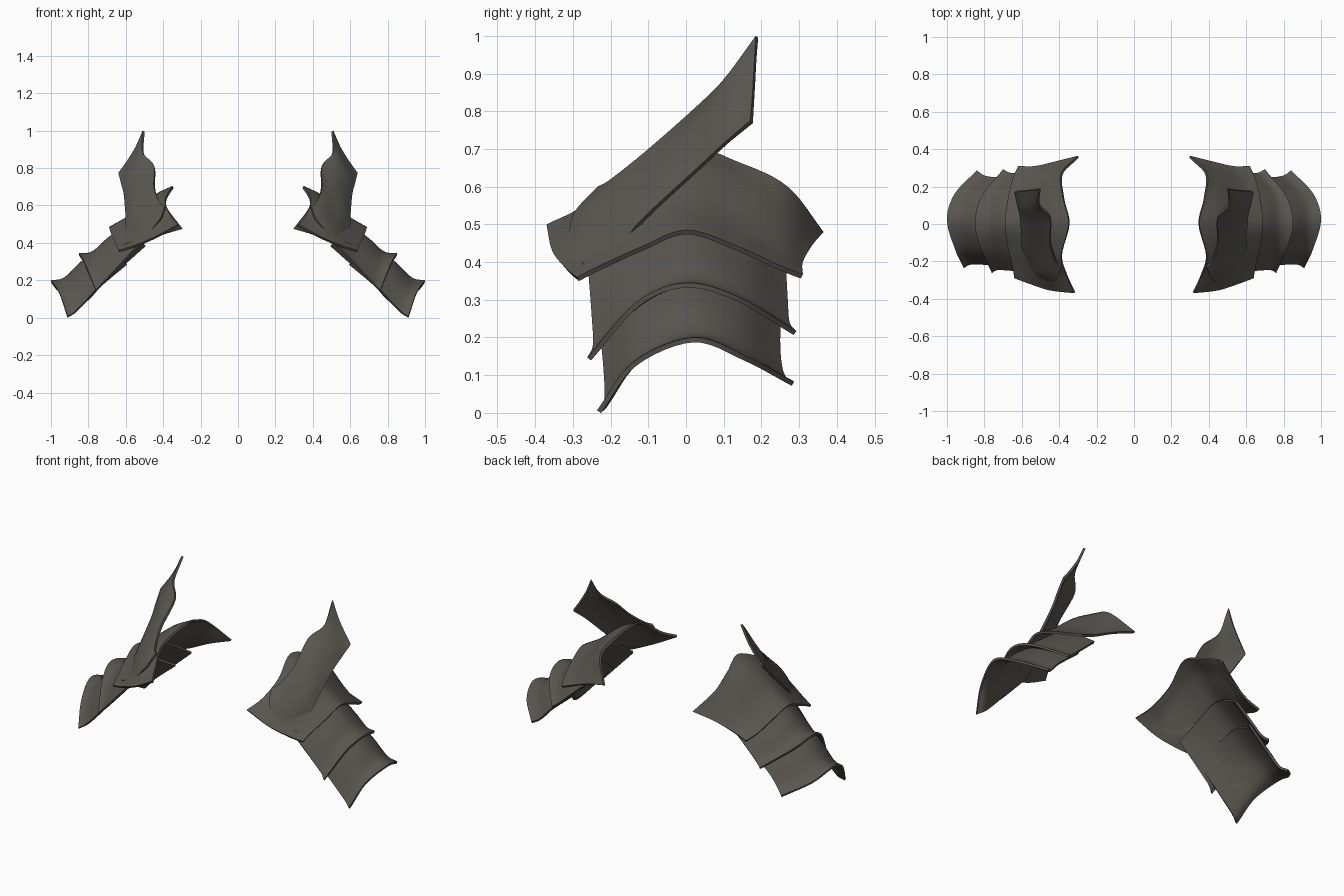
import bpy
from mathutils import Vector

steel = bpy.data.materials.new("dark_warm_steel")
steel.diffuse_color = (0.10, 0.093, 0.08, 1)


def smooth_line(pts, n):
    """Catmull-Rom curve through pts, n steps per span."""
    p = [Vector(q) for q in pts]
    p = [2 * p[0] - p[1]] + p + [2 * p[-1] - p[-2]]
    out = []
    for k in range(1, len(p) - 2):
        a, b, c, d = p[k - 1:k + 3]
        for s in range(n):
            t = s / n
            out.append(0.5 * (2 * b + (c - a) * t + (2 * a - 5 * b + 4 * c - d) * t * t
                              + (3 * b - a - 3 * c + d) * t ** 3))
    out.append(p[-2])
    return out


def plate(name, sections, thick=0.013, n=6):
    """Curved plate lofted through cross-sections, thickened and mirrored."""
    rows = [smooth_line(s, n) for s in sections]
    cols = [smooth_line(c, n) for c in zip(*rows)]
    w, h = len(cols), len(cols[0])
    verts = [v for c in cols for v in c]
    faces = [(j * h + i, j * h + i + 1, (j + 1) * h + i + 1, (j + 1) * h + i)
             for j in range(w - 1) for i in range(h - 1)]
    me = bpy.data.meshes.new(name)
    me.from_pydata(verts, [], faces)
    me.materials.append(steel)
    ob = bpy.data.objects.new(name, me)
    bpy.context.collection.objects.link(ob)
    sol = ob.modifiers.new("thickness", "SOLIDIFY")
    sol.thickness = thick
    sol.offset = -1
    mir = ob.modifiers.new("other_side", "MIRROR")
    mir.use_axis[0] = True
    bpy.ops.object.select_all(action="DESELECT")
    ob.select_set(True)
    bpy.context.view_layer.objects.active = ob
    for m in ("thickness", "other_side"):
        bpy.ops.object.modifier_apply(modifier=m)
    bpy.ops.object.shade_smooth_by_angle(angle=0.6)
    return ob


# Large shoulder plate: sections run front to back, from the neck outward
plate("shoulder_plate", [
    [(.32, -.37, .50), (.36, -.28, .545), (.39, -.17, .63), (.35, 0, .705),
     (.38, .14, .665), (.39, .27, .60), (.30, .365, .48)],
    [(.45, -.355, .43), (.45, -.28, .51), (.46, -.17, .59), (.45, 0, .655),
     (.46, .15, .605), (.45, .26, .54), (.42, .335, .445)],
    [(.56, -.32, .385), (.57, -.25, .43), (.575, -.14, .50), (.58, 0, .55),
     (.575, .14, .50), (.56, .25, .44), (.53, .31, .40)],
    [(.64, -.29, .36), (.65, -.23, .39), (.675, -.12, .44), (.69, 0, .485),
     (.675, .13, .445), (.65, .24, .395), (.62, .31, .367)],
])

# Middle arm plate with flared lower rim
plate("middle_arm_plate", [
    [(.54, -.26, .385), (.56, -.15, .46), (.57, 0, .525), (.56, .15, .47), (.50, .265, .39)],
    [(.66, -.25, .255), (.69, -.14, .36), (.70, 0, .425), (.69, .15, .37), (.60, .27, .30)],
    [(.73, -.247, .18), (.765, -.13, .30), (.78, 0, .355), (.765, .14, .315), (.665, .275, .24)],
    [(.76, -.262, .147), (.82, -.13, .295), (.85, 0, .345), (.82, .14, .308), (.70, .293, .217)],
])

# Lower arm plate with flared lower rim
plate("lower_arm_plate", [
    [(.66, -.235, .27), (.69, -.14, .355), (.70, 0, .405), (.69, .14, .36), (.60, .255, .29)],
    [(.78, -.22, .13), (.82, -.13, .25), (.84, 0, .30), (.82, .14, .255), (.73, .25, .18)],
    [(.87, -.217, .035), (.91, -.13, .155), (.93, .01, .215), (.905, .14, .18), (.80, .26, .105)],
    [(.91, -.236, .007), (.955, -.14, .135), (1.0, .02, .20), (.96, .16, .15), (.84, .287, .083)],
])

# Swept fin standing on the front of the shoulder plate: base row to tip row
fin = [
    [(.39, -.235, .60), (.42, -.30, .525), (.50, -.305, .44), (.62, -.265, .387)],
    [(.42, -.20, .62), (.46, -.25, .555), (.53, -.25, .475), (.61, -.155, .44)],
    [(.45, -.10, .70), (.50, -.13, .63), (.56, -.14, .56), (.60, -.135, .495)],
    [(.45, .03, .815), (.52, .01, .76), (.57, .01, .70), (.61, .03, .65)],
    [(.51, .10, .885), (.55, .09, .83), (.59, .085, .77), (.625, .10, .715)],
    [(.51, .185, 1.0), (.55, .18, .91), (.60, .175, .83), (.64, .17, .775)],
]
plate("shoulder_fin", [row[::-1] for row in fin])
